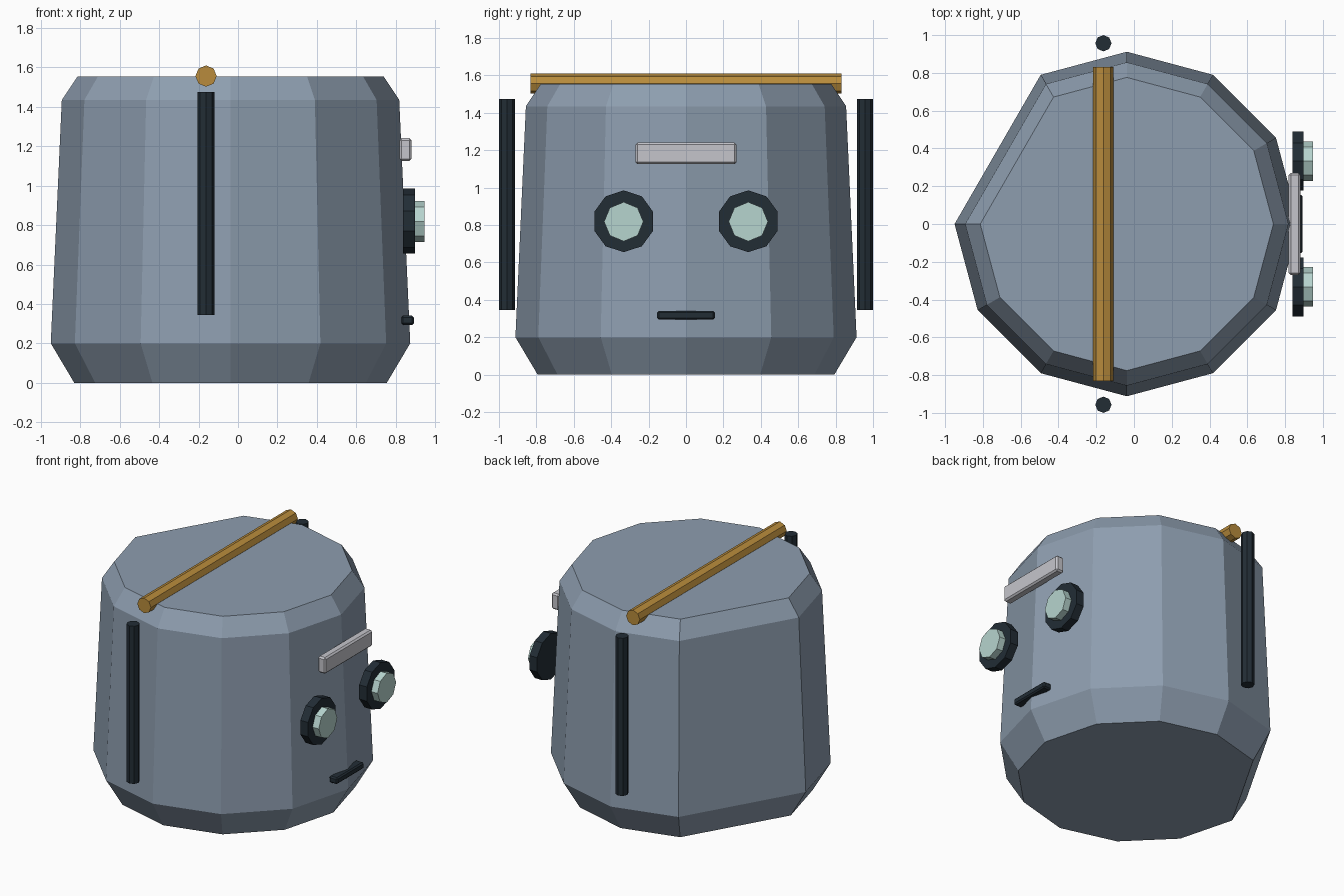
import bpy, bmesh, math
from mathutils import Matrix

if "Cube" in bpy.data.objects:
    bpy.data.objects.remove(bpy.data.objects["Cube"])


def material(name, r, g, b):
    m = bpy.data.materials.new(name)
    m.diffuse_color = (r, g, b, 1)
    m.use_nodes = True
    m.node_tree.nodes["Principled BSDF"].inputs["Base Color"].default_value = m.diffuse_color
    return m


STEEL = material("steel blue", 0.27, 0.34, 0.43)
DARK = material("dark slate", 0.016, 0.026, 0.036)
PALE = material("pale mint", 0.47, 0.66, 0.62)
GREY = material("light grey", 0.56, 0.56, 0.60)
GOLD = material("brass", 0.48, 0.26, 0.045)


def finish(bm, name, mat):
    bmesh.ops.recalc_face_normals(bm, faces=bm.faces)
    me = bpy.data.meshes.new(name)
    bm.to_mesh(me)
    bm.free()
    me.materials.append(mat)
    ob = bpy.data.objects.new(name, me)
    bpy.context.collection.objects.link(ob)
    return ob


def rod(name, mat, centre, radius, length, sides, axis="Z"):
    """Prism along an axis, with a corner pointing up or along y."""
    bm = bmesh.new()
    bmesh.ops.create_cone(bm, cap_ends=True, segments=sides, radius1=radius,
                          radius2=radius, depth=length)
    bmesh.ops.rotate(bm, verts=bm.verts, matrix=Matrix.Rotation(
        math.pi / 2 if sides % 4 == 2 and axis == "Z" else 0, 3, "Z"))
    if axis == "X":
        # put a corner at the top
        ang = max((v.co for v in bm.verts), key=lambda c: round(c.x, 4))
        if abs(ang.y) > 1e-3:
            bmesh.ops.rotate(bm, verts=bm.verts,
                             matrix=Matrix.Rotation(math.pi / 2, 3, "Z"))
        bmesh.ops.rotate(bm, verts=bm.verts,
                         matrix=Matrix.Rotation(math.pi / 2, 3, "Y"))
    elif axis == "Y":
        bmesh.ops.rotate(bm, verts=bm.verts,
                         matrix=Matrix.Rotation(math.pi / 2, 3, "X"))
    bmesh.ops.translate(bm, verts=bm.verts, vec=centre)
    return finish(bm, name, mat)


def block(name, mat, centre, size, bevel):
    bm = bmesh.new()
    bmesh.ops.create_cube(bm, size=1)
    bmesh.ops.scale(bm, verts=bm.verts, vec=size)
    bmesh.ops.bevel(bm, geom=bm.edges[:], offset=bevel, segments=1,
                    affect="EDGES")
    bmesh.ops.translate(bm, verts=bm.verts, vec=centre)
    return finish(bm, name, mat)


# Body: twelve-sided drum with one corner cut away at the back left
bm = bmesh.new()
angles = [math.radians(30 * i) for i in range(12) if i != 5]
rings = []
for r, z in ((0.793, 0), (0.912, 0.2), (0.856, 1.435), (0.776, 1.555)):
    rings.append([bm.verts.new((-0.038 + r * math.cos(a), r * math.sin(a), z))
                  for a in angles])
n = len(angles)
for lo, hi in zip(rings, rings[1:]):
    for i in range(n):
        j = (i + 1) % n
        bm.faces.new((lo[i], lo[j], hi[j], hi[i]))
bm.faces.new(rings[0][::-1])
bm.faces.new(rings[-1])
finish(bm, "body", STEEL)

# Brass bar across the top
rod("top_bar", GOLD, (-0.162, 0, 1.556), 0.054, 1.664, 8, "Y")

# Side rods and eyes, mirrored in y
for s, side in ((-1, "front"), (1, "back")):
    rod("side_rod_" + side, DARK, (-0.162, s * 0.957, 0.91), 0.043, 1.13, 8)
    rod("eye_rim_" + side, DARK, (0.868, s * 0.333, 0.82), 0.165, 0.06, 10, "X")
    rod("eye_lens_" + side, PALE, (0.92, s * 0.333, 0.818), 0.105, 0.054, 8, "X")

# Brow plate and mouth
block("brow_plate", GREY, (0.85, 0, 1.183), (0.062, 0.54, 0.116), 0.011)
block("mouth", DARK, (0.861, 0, 0.317), (0.064, 0.308, 0.046), 0.009)
